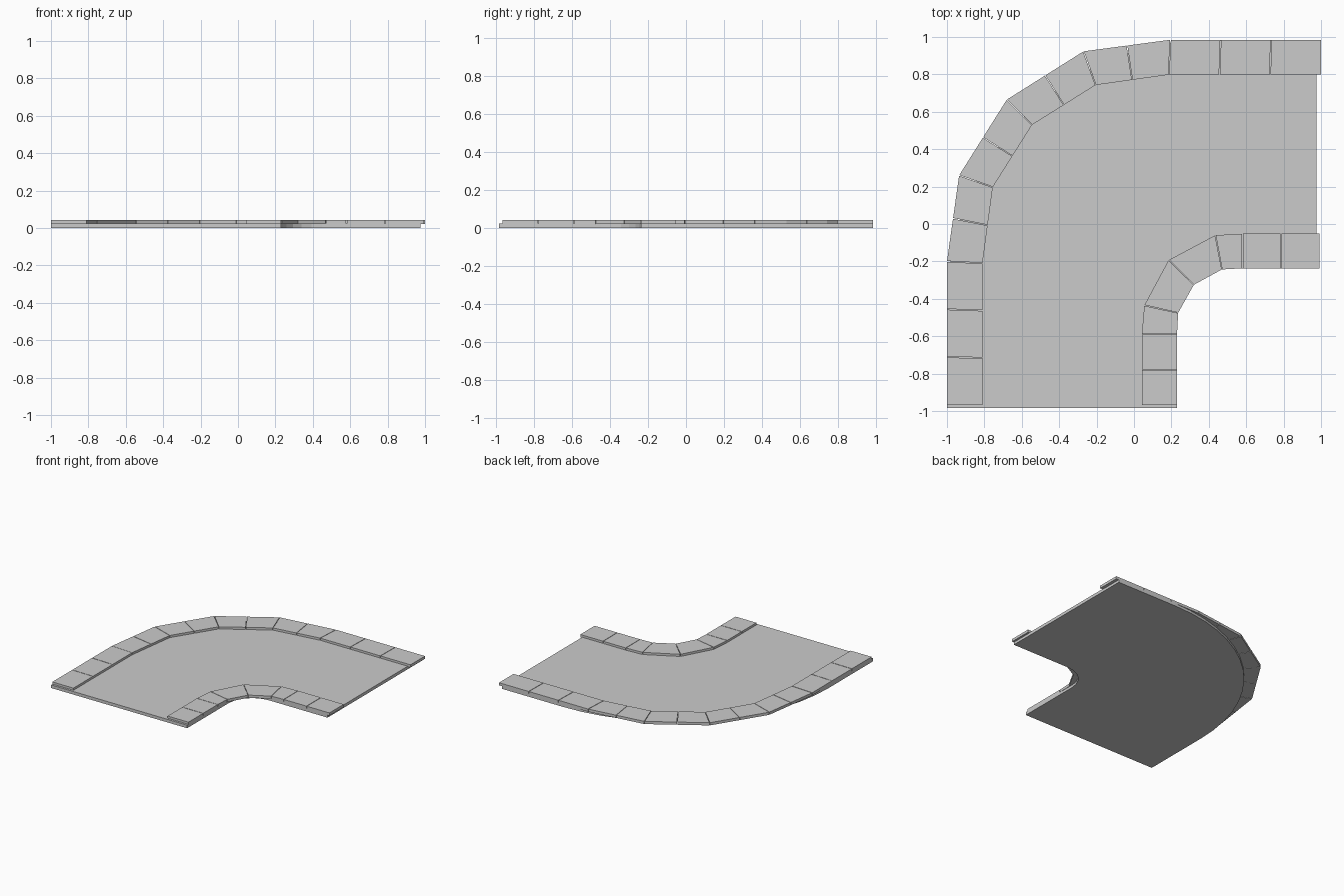
import bpy, bmesh
from math import pi, cos, sin, ceil
from mathutils import Vector

if "Cube" in bpy.data.objects:
    bpy.data.objects.remove(bpy.data.objects["Cube"])

ROAD_TOP, WALK_BASE, WALK_TOP = 0.025, 0.021, 0.043
GAP = 0.002


def prism(bm, outline, z0, z1):
    """Extrude a flat outline from z0 up to z1."""
    low = [bm.verts.new((p[0], p[1], z0)) for p in outline]
    high = [bm.verts.new((p[0], p[1], z1)) for p in outline]
    n = len(outline)
    bm.faces.new(low[::-1])
    bm.faces.new(high)
    for i in range(n):
        j = (i + 1) % n
        bm.faces.new((low[i], low[j], high[j], high[i]))


def finish(bm, name):
    bmesh.ops.recalc_face_normals(bm, faces=bm.faces)
    mesh = bpy.data.meshes.new(name)
    bm.to_mesh(mesh)
    bm.free()
    obj = bpy.data.objects.new(name, mesh)
    bpy.context.collection.objects.link(obj)
    return obj


def bend(cx, cy, rx, ry, n):
    """Quarter turn from the -x side to the +y side."""
    return [(cx - rx * cos(pi / 2 * i / n), cy + ry * sin(pi / 2 * i / n))
            for i in range(n + 1)]


def sidewalk(name, left, right):
    """Row of paving slabs between two matching edge lines."""
    bm = bmesh.new()
    left, right = [Vector(p) for p in left], [Vector(p) for p in right]
    last = len(left) - 2
    for i in range(last + 1):
        length = (left[i + 1] - left[i]).length
        count = max(1, ceil(length / 0.29))
        trim = GAP / length
        for k in range(count):
            a = k / count + (trim if i or k else 0)
            b = (k + 1) / count - (trim if i < last or k < count - 1 else 0)
            prism(bm, [left[i].lerp(left[i + 1], a), right[i].lerp(right[i + 1], a),
                       right[i].lerp(right[i + 1], b), left[i].lerp(left[i + 1], b)],
                  WALK_BASE, WALK_TOP)
    return finish(bm, name)


# Road slab: wide outer bend and tight inner bend
outline = [(-1, -0.985)] + bend(0.42, -0.41, 1.42, 1.395, 14) + [(0.975, 0.985)]
outline += [(0.975, -0.237)] + bend(0.45, -0.45, 0.22, 0.213, 6)[::-1] + [(0.23, -0.985)]
bm = bmesh.new()
prism(bm, outline, 0, ROAD_TOP)
bmesh.ops.triangulate(bm, faces=[f for f in bm.faces if len(f.verts) > 4])
finish(bm, "road_slab")

# Outer sidewalk
sidewalk("outer_sidewalk",
         [(-1, -0.968), (-1, -0.2), (-0.935, 0.26), (-0.68, 0.665),
          (-0.27, 0.923), (0.195, 0.985), (1, 0.985)],
         [(-0.81, -0.968), (-0.81, -0.21), (-0.755, 0.197), (-0.545, 0.53),
          (-0.205, 0.743), (0.185, 0.798), (1, 0.798)])

# Inner sidewalk
sidewalk("inner_sidewalk",
         [(0.042, -0.968), (0.042, -0.59), (0.055, -0.435), (0.185, -0.193),
          (0.435, -0.06), (0.58, -0.052), (0.992, -0.052)],
         [(0.23, -0.968), (0.23, -0.59), (0.236, -0.475), (0.32, -0.325),
          (0.47, -0.243), (0.58, -0.237), (0.992, -0.237)])
